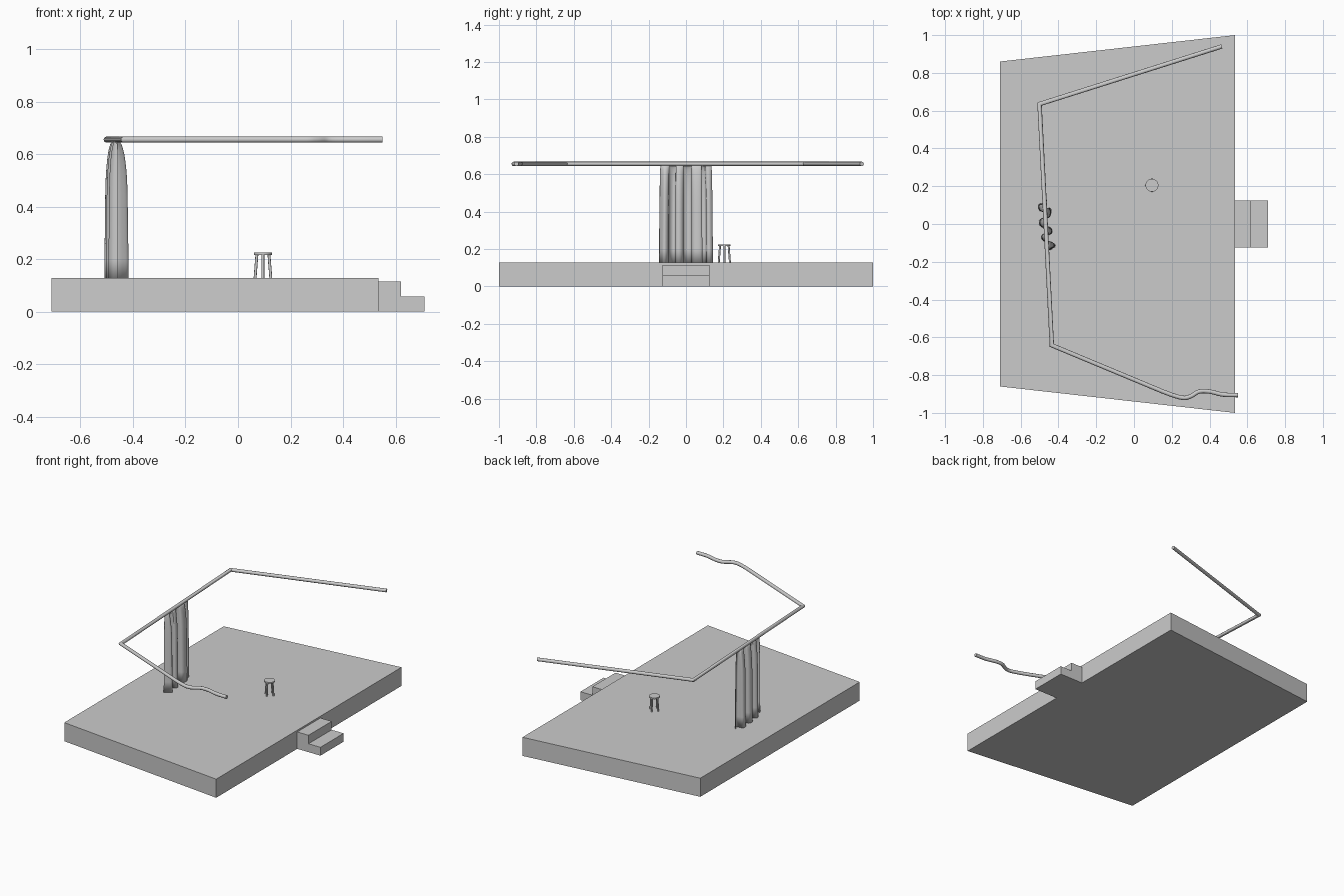
import bpy, bmesh, math
from mathutils import Vector

if "Cube" in bpy.data.objects:
    bpy.data.objects.remove(bpy.data.objects["Cube"])

FLOOR = 0.127
RAIL_Z = 0.655


def make_object(name, bm, smooth=False):
    bmesh.ops.recalc_face_normals(bm, faces=bm.faces)
    me = bpy.data.meshes.new(name)
    bm.to_mesh(me)
    bm.free()
    ob = bpy.data.objects.new(name, me)
    bpy.context.collection.objects.link(ob)
    if smooth:
        bpy.ops.object.select_all(action='DESELECT')
        ob.select_set(True)
        bpy.context.view_layer.objects.active = ob
        bpy.ops.object.shade_smooth_by_angle(angle=math.radians(40))
    return ob


def prism(name, outline, direction):
    bm = bmesh.new()
    face = bm.faces.new([bm.verts.new(p) for p in outline])
    ext = bmesh.ops.extrude_face_region(bm, geom=[face], use_keep_orig=True)
    verts = [g for g in ext["geom"] if isinstance(g, bmesh.types.BMVert)]
    bmesh.ops.translate(bm, verts=verts, vec=direction)
    return make_object(name, bm)


def spline(points, steps):
    """Catmull-Rom through 2D points."""
    pts = [Vector(p) for p in points]
    pts = [2 * pts[0] - pts[1]] + pts + [2 * pts[-1] - pts[-2]]
    out = []
    for a, b, c, d in zip(pts, pts[1:], pts[2:], pts[3:]):
        for i in range(steps):
            t = i / steps
            out.append(0.5 * (2 * b + (c - a) * t + (2 * a - 5 * b + 4 * c - d) * t**2
                              + (3 * b - a - 3 * c + d) * t**3))
    return out + [pts[-2]]


# Stage platform, wider at the audience side
prism("stage_platform", [(-0.71, -0.86, 0), (0.535, -1, 0), (0.535, 1, 0), (-0.71, 0.86, 0)],
      (0, 0, FLOOR))

# Two steps up to the stage
for name, x0, x1, h in (("upper_step", 0.535, 0.62, 0.115), ("lower_step", 0.62, 0.71, 0.057)):
    prism(name, [(x0, -0.125, 0), (x1, -0.125, 0), (x1, 0.125, 0), (x0, 0.125, 0)], (0, 0, h))

# Curtain rail: tube swept along a horizontal path with mitred corners
wavy = spline([(0.15, -0.886), (0.21, -0.908), (0.265, -0.921), (0.305, -0.910),
               (0.345, -0.887), (0.40, -0.887), (0.47, -0.903), (0.55, -0.906)], 4)
path = [Vector(p) for p in ((0.465, 0.94), (-0.50, 0.635), (-0.435, -0.642))] + wavy
SIDES, R = 12, 0.0115
bm = bmesh.new()
rings = []
for i, p in enumerate(path):
    d0 = (p - path[max(i - 1, 0)]).normalized()
    d1 = (path[min(i + 1, len(path) - 1)] - p).normalized()
    d = (d0 + d1).normalized()
    n = Vector((-d.y, d.x))
    miter = 1 / max(0.4, d.dot(d1 if i < len(path) - 1 else d0))
    ring = []
    for k in range(SIDES):
        a = math.tau * k / SIDES
        q = p + n * (R * miter * math.cos(a))
        ring.append(bm.verts.new((q.x, q.y, RAIL_Z + R * math.sin(a))))
    rings.append(ring)
for r0, r1 in zip(rings, rings[1:]):
    for k in range(SIDES):
        bm.faces.new((r0[k], r0[k - 1], r1[k - 1], r1[k]))
bm.faces.new(rings[0])
bm.faces.new(rings[-1])
make_object("curtain_rail", bm, True)

# Pleated curtain: (offset from rail, y) of the folds at the hem, gathered at the top
folds = spline([(0.0, -0.143), (0.020, -0.135), (0.044, -0.118), (0.030, -0.098), (-0.012, -0.092),
                (-0.028, -0.070), (-0.012, -0.052), (0.024, -0.055), (0.034, -0.034),
                (0.018, -0.016), (-0.018, -0.018), (-0.034, 0.004), (-0.022, 0.030),
                (0.018, 0.034), (0.032, 0.058), (0.026, 0.086), (-0.014, 0.068),
                (-0.034, 0.080), (-0.030, 0.106), (0.004, 0.112), (0.012, 0.128),
                (0.0, 0.143)], 4)
ROWS = 14
bm = bmesh.new()
grid = []
for j in range(ROWS + 1):
    t = (j / ROWS) ** 2                      # finer rows near the rail
    z = RAIL_Z - 0.008 + (FLOOR - RAIL_Z + 0.008) * t
    depth = 0.14 + 0.7 * min(1, t / 0.4) ** 0.5 * (1.5 - 0.5 * min(1, t / 0.4)) + 0.16 * t
    spread = 0.94 + 0.06 * t ** 0.4
    row = []
    for f in folds:
        y = f.y * spread
        x = -0.4677 - 0.0508 * y + f.x * depth
        row.append(bm.verts.new((x, y, z)))
    grid.append(row)
for a, b in zip(grid, grid[1:]):
    for k in range(len(a) - 1):
        bm.faces.new((a[k], a[k + 1], b[k + 1], b[k]))
curtain = make_object("curtain", bm, True)
mod = curtain.modifiers.new("cloth_thickness", 'SOLIDIFY')
mod.thickness = 0.003
mod.offset = 0

# Stool: round seat and four splayed legs
CX, CY = 0.095, 0.205
bpy.ops.mesh.primitive_cylinder_add(vertices=32, radius=0.034, depth=0.009,
                                    location=(CX, CY, 0.2205))
bpy.context.object.name = "stool_seat"
bpy.ops.object.shade_smooth_by_angle()
for i in range(4):
    a = math.tau * i / 4
    u = Vector((math.cos(a), math.sin(a), 0))
    top = Vector((CX, CY, 0.217)) + u * 0.023
    foot = Vector((CX, CY, FLOOR)) + u * 0.030
    bm = bmesh.new()
    ends = [[bm.verts.new(c + Vector((math.cos(math.tau * k / 10), math.sin(math.tau * k / 10), 0)) * 0.0055)
             for k in range(10)] for c in (foot, top)]
    for k in range(10):
        bm.faces.new((ends[0][k - 1], ends[0][k], ends[1][k], ends[1][k - 1]))
    for e in ends:
        bm.faces.new(e)
    make_object(f"stool_leg_{i + 1}", bm, True)
